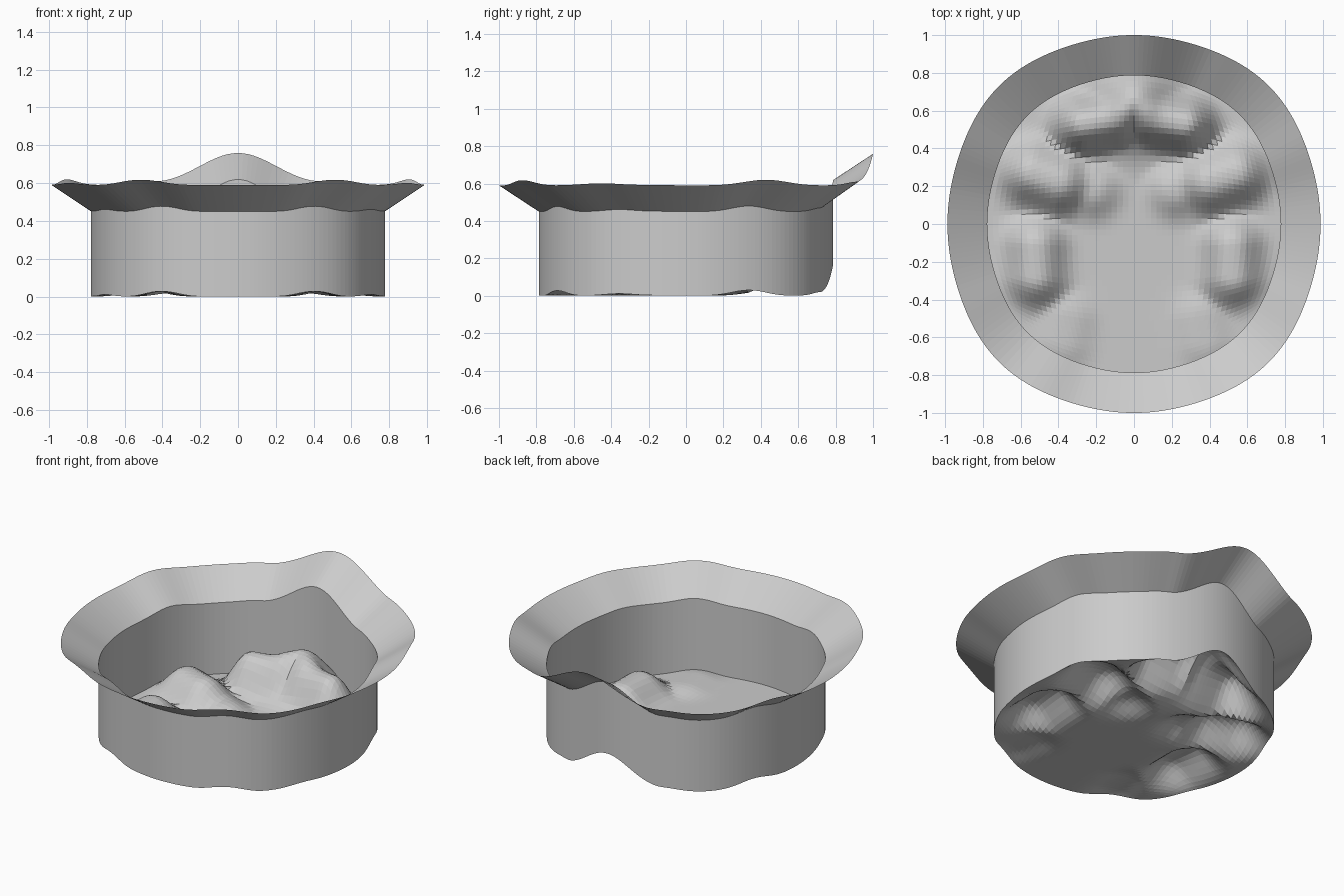
import bpy, bmesh, math
from mathutils import Vector

if "Cube" in bpy.data.objects:
    bpy.data.objects.remove(bpy.data.objects["Cube"])

N = 52                      # floor grid resolution
WALL, LIP_RISE, LIP_SCALE = 0.45, 0.14, 1.271


def ridge(p, a, b, w, h):
    """Rounded ridge of height h running from a to b."""
    a, b = Vector(a), Vector(b)
    d = b - a
    t = max(0, min(1, (p - a).dot(d) / max(d.length_squared, 1e-9)))
    return h * math.exp(-((p - a - d * t).length / w) ** 2.6)


def height(x, y):
    q = Vector((abs(x), y))
    parts = [
        # big hump at the back, with shoulders
        0.27 * math.exp(-(x / 0.20) ** 2 - ((y - 0.65) / 0.20) ** 2),
        ridge(q, (0.10, 0.56), (0.27, 0.53), 0.14, 0.23),
        # pair of side ridges
        ridge(q, (0.22, 0.18), (0.25, 0.20), 0.13, 0.07),
        ridge(q, (0.40, 0.22), (0.54, 0.27), 0.15, 0.16),
        # pair of mid side bumps
        ridge(q, (0.52, -0.12), (0.52, -0.28), 0.14, 0.13),
        # low bumps at the front
        ridge(q, (0.35, -0.50), (0.37, -0.62), 0.13, 0.035),
    ]
    return sum(v ** 4 for v in parts) ** 0.25


def to_disk(u, v):
    """Map the square grid to the nearly round outline."""
    x, y = u * math.sqrt(1 - v * v / 2), v * math.sqrt(1 - u * u / 2)
    r = math.hypot(x, y)
    s2 = abs(math.sin(2 * math.atan2(y, x)))
    k = 1 + 0.028 * s2 ** 4 * r * r
    return x * k * 0.777, y * k * 0.787


# bumpy floor
bm = bmesh.new()
bmesh.ops.create_grid(bm, x_segments=N, y_segments=N, size=1)
for v in bm.verts:
    x, y = to_disk(v.co.x, v.co.y)
    v.co = (x, y, height(x, y))


def extrude_rim(edges, scale, rise):
    geom = bmesh.ops.extrude_edge_only(bm, edges=edges)["geom"]
    for v in geom:
        if isinstance(v, bmesh.types.BMVert):
            v.co = (v.co.x * scale, v.co.y * scale, v.co.z + rise)
    return [e for e in geom if isinstance(e, bmesh.types.BMEdge)]


# upright wall, then flared lip, both following the floor's edge
rim = extrude_rim([e for e in bm.edges if e.is_boundary], 1, WALL)
extrude_rim(rim, LIP_SCALE, LIP_RISE)
bmesh.ops.recalc_face_normals(bm, faces=bm.faces)
bm.faces.ensure_lookup_table()
if bm.faces[N * N // 2].normal.z < 0:
    bmesh.ops.reverse_faces(bm, faces=bm.faces)

mesh = bpy.data.meshes.new("flared_basin")
bm.to_mesh(mesh)
bm.free()
obj = bpy.data.objects.new("flared_basin", mesh)
bpy.context.collection.objects.link(obj)
